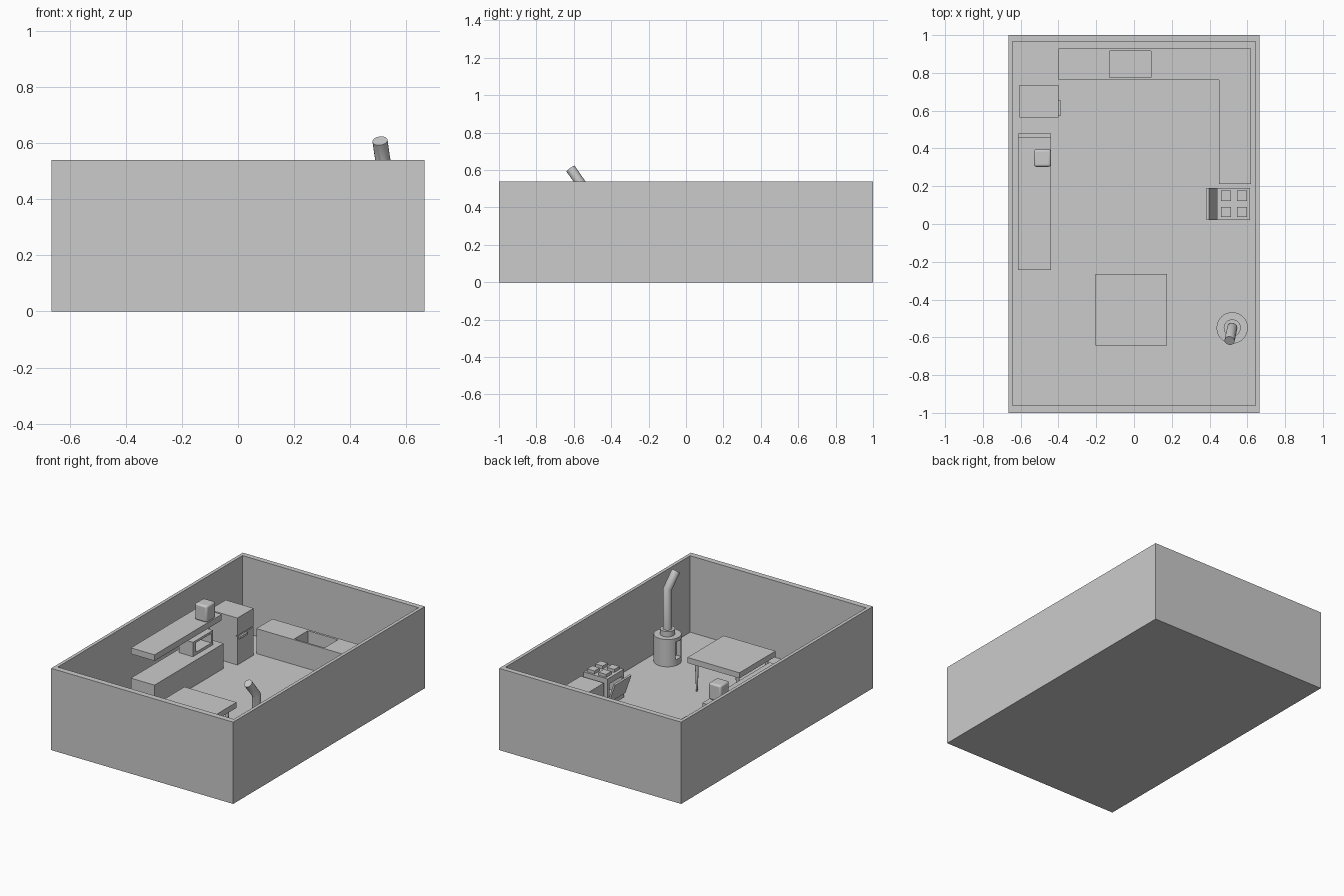
import bpy, bmesh, math
from mathutils import Matrix

if "Cube" in bpy.data.objects:
    bpy.data.objects.remove(bpy.data.objects["Cube"])


def add_mesh(name, bm):
    bmesh.ops.recalc_face_normals(bm, faces=bm.faces)
    me = bpy.data.meshes.new(name)
    bm.to_mesh(me)
    bm.free()
    ob = bpy.data.objects.new(name, me)
    bpy.context.collection.objects.link(ob)
    return ob


def activate(ob):
    bpy.ops.object.select_all(action='DESELECT')
    ob.select_set(True)
    bpy.context.view_layer.objects.active = ob


def prism(name, pts, z0, z1):
    bm = bmesh.new()
    face = bm.faces.new([bm.verts.new((x, y, z0)) for x, y in pts])
    top = bmesh.ops.extrude_face_region(bm, geom=[face])
    verts = [v for v in top['geom'] if isinstance(v, bmesh.types.BMVert)]
    bmesh.ops.translate(bm, verts=verts, vec=(0, 0, z1 - z0))
    return add_mesh(name, bm)


def box(name, x0, x1, y0, y1, z0, z1):
    return prism(name, [(x0, y0), (x1, y0), (x1, y1), (x0, y1)], z0, z1)


def cone(name, x, y, z0, z1, r0, r1, sides=32):
    bm = bmesh.new()
    bmesh.ops.create_cone(bm, cap_ends=True, segments=sides, radius1=r0, radius2=r1,
                          depth=z1 - z0, matrix=Matrix.Translation((x, y, (z0 + z1) / 2)))
    ob = add_mesh(name, bm)
    smooth(ob)
    return ob


def smooth(ob):
    activate(ob)
    bpy.ops.object.shade_smooth_by_angle(angle=math.radians(35))


def cut(ob, *limits):
    cutter = box("cutter", *limits)
    cutter.hide_render = True
    mod = ob.modifiers.new("cut", 'BOOLEAN')
    mod.operation, mod.solver, mod.object = 'DIFFERENCE', 'EXACT', cutter
    activate(ob)
    bpy.ops.object.modifier_apply(modifier=mod.name)
    bpy.data.objects.remove(cutter)


FLOOR = 0.035

# Room shell
room = box("room_shell", -0.665, 0.665, -1, 1, 0, 0.54)
cut(room, -0.643, 0.643, -0.962, 0.965, FLOOR, 0.7)

# Left cabinet and shelf above it
box("side_cabinet", -0.613, -0.44, -0.243, 0.478, FLOOR, 0.20)
box("wall_shelf", -0.613, -0.44, -0.243, 0.458, 0.36, 0.40)

# Microwave with open front
microwave = box("microwave", -0.583, -0.482, 0.218, 0.427, 0.20, 0.295)
cut(microwave, -0.567, -0.4, 0.25, 0.41, 0.218, 0.28)

# Rounded block on the shelf
block = box("shelf_canister", -0.53, -0.44, 0.303, 0.395, 0.40, 0.51)
bev = block.modifiers.new("round", 'BEVEL')
bev.width, bev.segments = 0.012, 3
smooth(block)

# Fridge: door seam and handle
fridge = box("fridge", -0.605, -0.40, 0.565, 0.735, FLOOR, 0.345)
cut(fridge, -0.41, -0.3, 0.5, 0.8, 0.222, 0.228)
box("fridge_handle", -0.402, -0.387, 0.575, 0.655, 0.205, 0.22)

# L-shaped counter with sink
counter = prism("counter", [(-0.40, 0.763), (0.45, 0.763), (0.45, 0.213), (0.62, 0.213),
                            (0.62, 0.93), (-0.40, 0.93)], FLOOR, 0.20)
cut(counter, -0.13, 0.09, 0.775, 0.915, 0.12, 0.3)

# Cooker: oven cavity, four raised burners, leaning door
cooker = box("cooker", 0.44, 0.615, 0.02, 0.19, FLOOR, 0.22)
cut(cooker, 0.3, 0.56, 0.04, 0.17, 0.07, 0.18)
for i, x in enumerate((0.487, 0.572)):
    for j, y in enumerate((0.064, 0.150)):
        box(f"burner_{i}{j}", x - 0.027, x + 0.027, y - 0.027, y + 0.027, 0.22, 0.24)
door = box("oven_door", -0.012, 0, 0.02, 0.19, 0, 0.135)
door.location = (0.44, 0, 0.07)
door.rotation_euler = (0, math.radians(-19), 0)

# Table with tapered legs
box("table_top", -0.205, 0.175, -0.642, -0.265, 0.223, 0.26)
for i, x in enumerate((-0.165, 0.132)):
    for j, y in enumerate((-0.605, -0.302)):
        cone(f"table_leg_{i}{j}", x, y, FLOOR, 0.223, 0.005, 0.012, 12)

# Heating stove with firebox opening, collar and bent flue
SX, SY = 0.52, -0.55
stove = cone("stove_body", SX, SY, FLOOR, 0.215, 0.083, 0.083)
cut(stove, SX - 0.1, SX - 0.045, SY - 0.028, SY + 0.028, 0.075, 0.19)
cone("stove_collar", SX, SY, 0.215, 0.25, 0.045, 0.045)

cu = bpy.data.curves.new("flue_pipe", 'CURVE')
cu.dimensions = '3D'
cu.bevel_depth, cu.bevel_resolution, cu.use_fill_caps = 0.027, 8, True
sp = cu.splines.new('POLY')
path = [(SX, SY, 0.25), (SX, SY, 0.512), (0.506, -0.618, 0.608)]
sp.points.add(len(path) - 1)
for p, co in zip(sp.points, path):
    p.co = (*co, 1)
flue = bpy.data.objects.new("flue_pipe", cu)
bpy.context.collection.objects.link(flue)
activate(flue)
bpy.ops.object.convert(target='MESH')
smooth(bpy.context.object)
